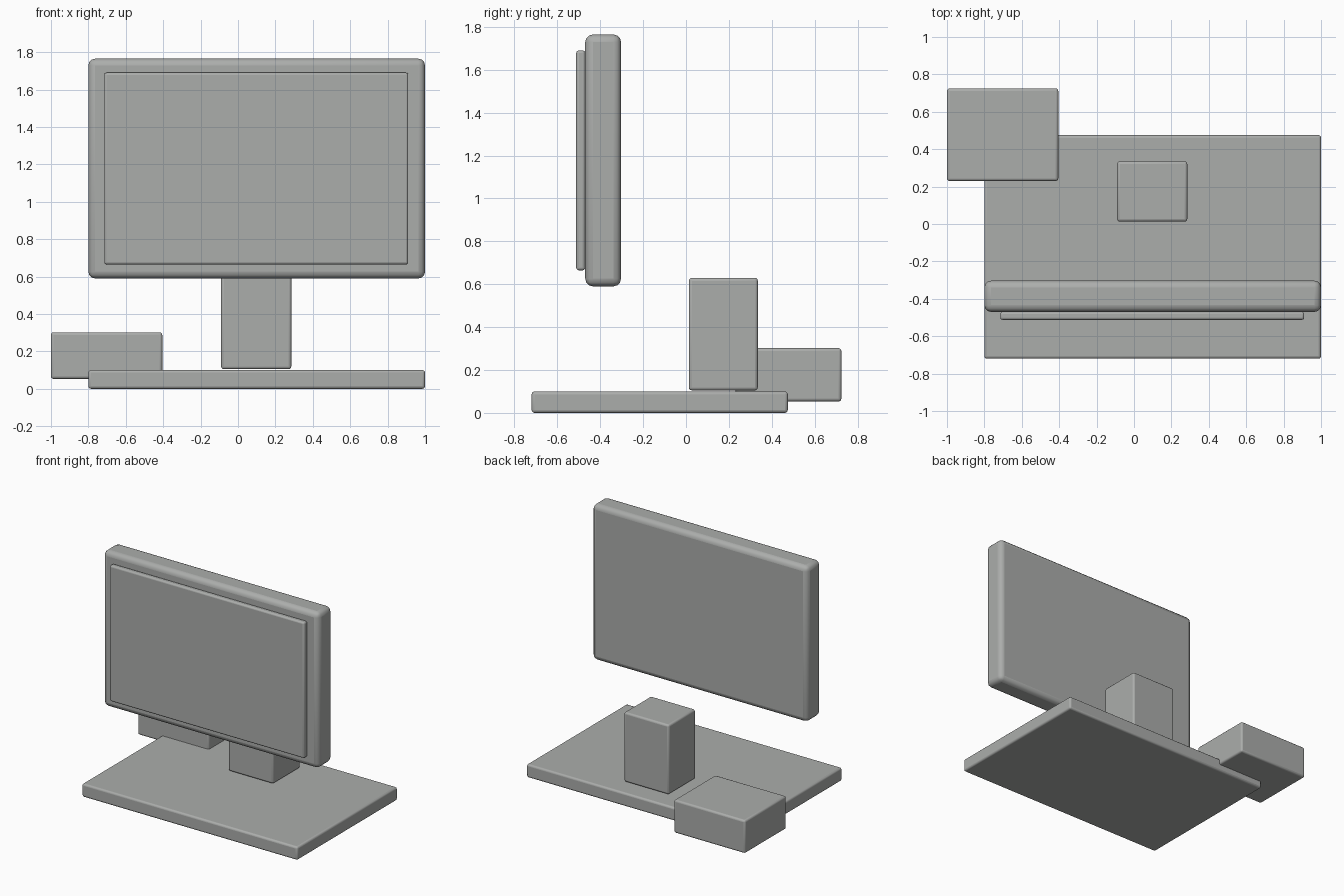
import bpy

if "Cube" in bpy.data.objects:
    bpy.data.objects.remove(bpy.data.objects["Cube"])

# One plain grey for the whole model
grey = bpy.data.materials.new("neutral grey")
grey.diffuse_color = (0.41, 0.42, 0.41, 1.0)
grey.use_nodes = True
grey.node_tree.nodes["Principled BSDF"].inputs["Base Color"].default_value = grey.diffuse_color


def rounded_box(name, x, y, z, bevel):
    """Softly bevelled box from (min, max) extents on each axis."""
    ext = (x, y, z)
    bpy.ops.mesh.primitive_cube_add(size=1, location=[(a + b) / 2 for a, b in ext])
    ob = bpy.context.object
    ob.name = name
    ob.scale = [b - a for a, b in ext]
    bpy.ops.object.transform_apply(location=False, rotation=False, scale=True)
    ob.data.materials.append(grey)
    mod = ob.modifiers.new("soft edges", 'BEVEL')
    mod.width = bevel
    mod.segments = 3
    bpy.ops.object.shade_smooth_by_angle()
    return ob


# Wide flat base
rounded_box("base", (-0.8, 1.0), (-0.72, 0.475), (0.0, 0.10), 0.014)
# Upright stand block
rounded_box("stand", (-0.09, 0.285), (0.013, 0.335), (0.105, 0.63), 0.014)
# Monitor housing and the raised screen on its front
rounded_box("monitor_housing", (-0.8, 1.0), (-0.47, -0.303), (0.59, 1.765), 0.036)
rounded_box("screen", (-0.715, 0.91), (-0.512, -0.47), (0.665, 1.69), 0.012)
# Small box at the back left corner
rounded_box("rear_box", (-1.0, -0.405), (0.23, 0.725), (0.053, 0.302), 0.014)
